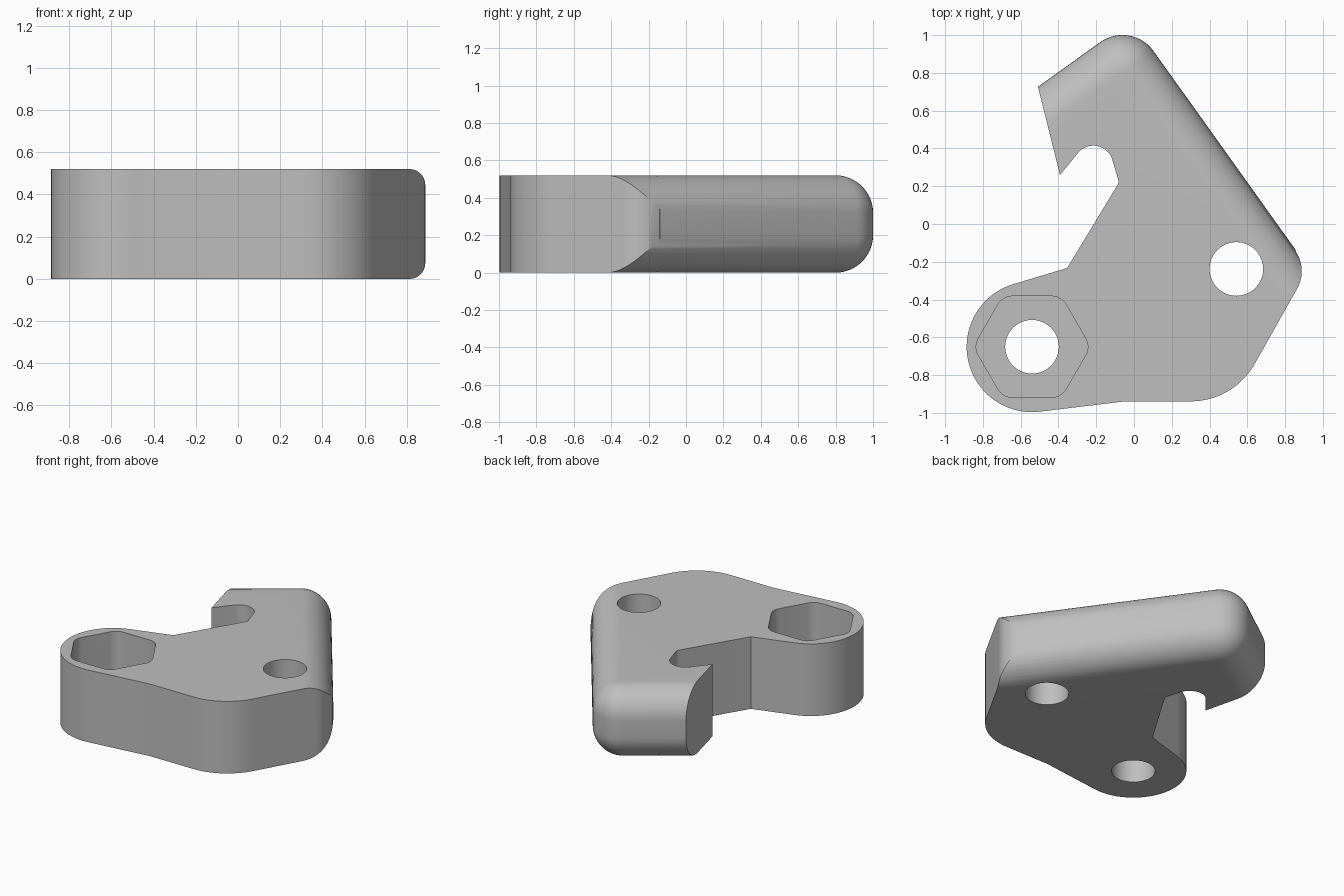
import bpy, bmesh
from math import cos, sin, pi, radians
from mathutils import Vector

cube = bpy.data.objects.get("Cube")
if cube:
    bpy.data.objects.remove(cube, do_unlink=True)

HEIGHT = 0.52
ROUND = 0.2
HUB = (-0.54, -0.65)
PIVOT = (0.542, -0.238)
BORE = 0.142
POCKET_FLOOR = 0.2
TILT = radians(35.6)

grey = bpy.data.materials.new("plain_grey")
grey.use_nodes = True
color = (0.52, 0.52, 0.52, 1)
grey.diffuse_color = color
grey.node_tree.nodes["Principled BSDF"].inputs["Base Color"].default_value = color


def arc(center, radius, start, end, steps=12):
    """Points on an arc, angles in degrees."""
    angles = [radians(start + (end - start) * i / steps) for i in range(steps + 1)]
    return [Vector((center[0] + radius * cos(a), center[1] + radius * sin(a))) for a in angles]


def loft(name, layers):
    """Closed solid through rings of equal length, given as (points, z)."""
    bm = bmesh.new()
    rings = [[bm.verts.new((p[0], p[1], z)) for p in pts] for pts, z in layers]
    count = len(rings[0])
    for low, high in zip(rings, rings[1:]):
        for i in range(count):
            j = (i + 1) % count
            bm.faces.new((low[i], low[j], high[j], high[i]))
    bm.faces.new(rings[0][::-1])
    bm.faces.new(rings[-1])
    bmesh.ops.recalc_face_normals(bm, faces=bm.faces)
    mesh = bpy.data.meshes.new(name)
    bm.to_mesh(mesh)
    bm.free()
    mesh.materials.append(grey)
    obj = bpy.data.objects.new(name, mesh)
    bpy.context.collection.objects.link(obj)
    return obj


def prism(name, points, bottom, top):
    return loft(name, [(points, bottom), (points, top)])


def boolean(target, tool, operation):
    mod = target.modifiers.new(operation, 'BOOLEAN')
    mod.operation = operation
    mod.solver = 'EXACT'
    mod.object = tool
    bpy.context.view_layer.objects.active = target
    bpy.ops.object.modifier_apply(modifier=mod.name)
    bpy.data.objects.remove(tool, do_unlink=True)


# Slab with the long side, the back side and the tip between them rounded over
side = Vector((cos(TILT), sin(TILT)))
back = Vector((-sin(TILT), cos(TILT)))
side_offset, back_offset = 0.615, 0.885
tip = side * (side_offset - ROUND) + back * (back_offset - ROUND)


def slab_ring(inset):
    far_corner = side * -1.6 + back * -2
    return ([far_corner, side * (side_offset - inset) + back * -2]
            + arc(tip, ROUND + 0.002 - inset, 35.6, 125.6, 14)
            + [side * -1.6 + back * (back_offset - inset)])


steps = 12
quarter = [(ROUND * (1 - sin(a)), ROUND * (1 - cos(a)))
           for a in (i * pi / 2 / steps for i in range(steps + 1))]
layers = [(slab_ring(inset), z) for inset, z in quarter]
layers += [(slab_ring(inset), HEIGHT - z) for inset, z in reversed(quarter)]
lever = loft("hooked_lever", layers)

# Plan outline: hook, mouth, hub, lower corner and pivot corner
hook_end, hook_point = Vector((-0.508, 0.725)), Vector((-0.392, 0.259))
beyond = hook_end + (hook_end - hook_point) * 0.6
outline = [beyond, hook_point]
outline += arc((-0.215, 0.31), 0.105, 137, 22, 16)
outline += arc((-0.115, 0.225), 0.033, 20, -31, 5)
outline += [Vector((-0.354, -0.233))]
outline += arc(HUB, 0.346, 106, 277, 40)
outline += [Vector((-0.048, -0.939))]
outline += arc((0.30, -0.55), 0.389, -90, -30, 16)
outline += arc((0.70, -0.25), 0.188, -30, 35, 16)
outline += [outline[-1] + side * 0.4, side * 1.0 + back * 1.2]
boolean(lever, prism("outline_cutter", outline, -0.1, HEIGHT + 0.1), 'INTERSECT')

# Two through holes
for center in (HUB, PIVOT):
    circle = arc(center, BORE, 0, 360, 48)[:-1]
    boolean(lever, prism("hole_cutter", circle, -0.1, HEIGHT + 0.1), 'DIFFERENCE')

# Six-sided pocket with softened corners, open at the top
hexagon = []
for k in range(6):
    a = radians(60 * k)
    corner = (HUB[0] + 0.209 * cos(a), HUB[1] + 0.209 * sin(a))
    hexagon += arc(corner, 0.087, 60 * k - 30, 60 * k + 30, 6)
boolean(lever, prism("pocket_cutter", hexagon, POCKET_FLOOR, HEIGHT + 0.1), 'DIFFERENCE')

# Smooth rounds, crisp edges
bpy.ops.object.select_all(action='DESELECT')
lever.select_set(True)
bpy.context.view_layer.objects.active = lever
bpy.ops.object.shade_smooth_by_angle(angle=radians(25))
